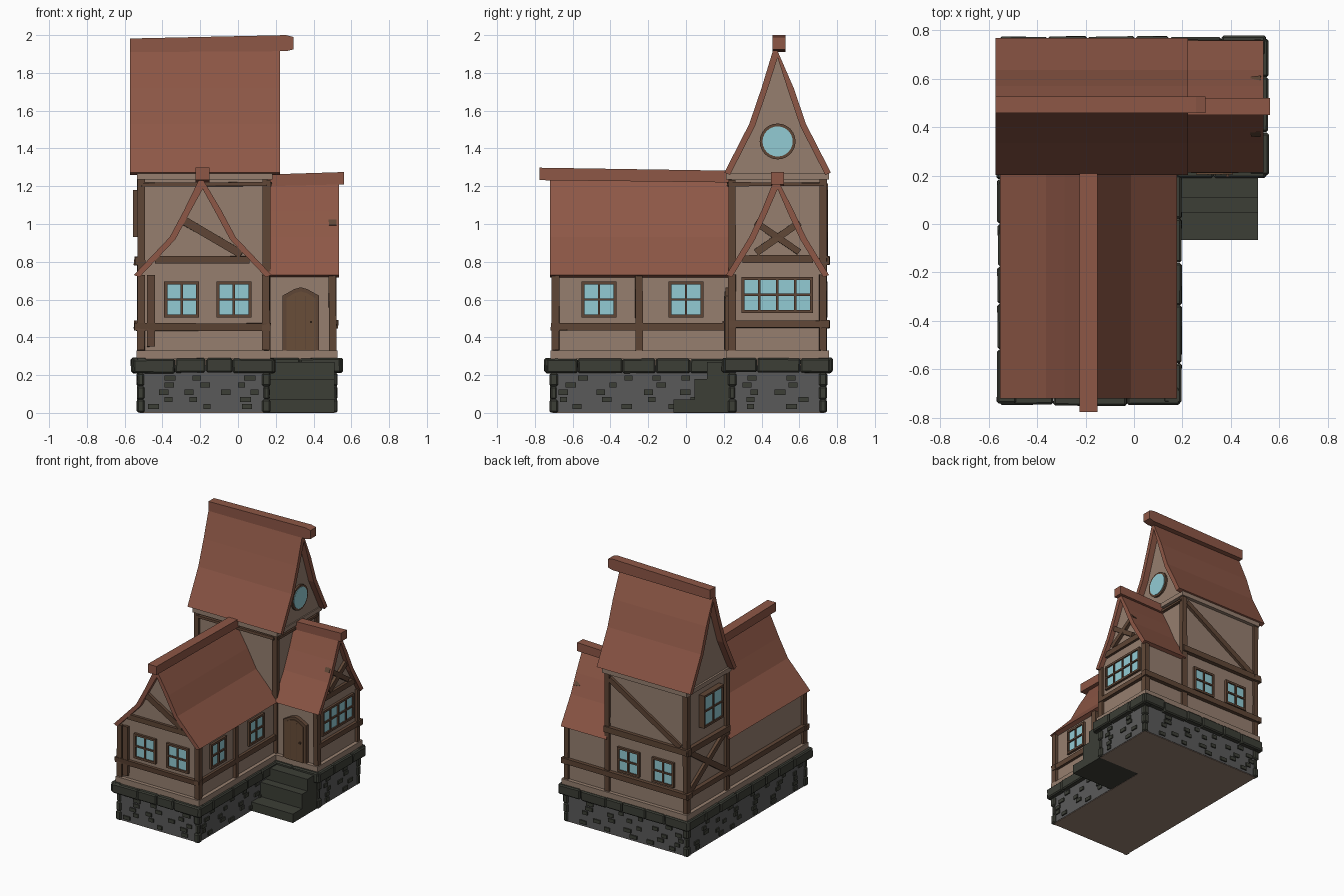
import bpy, bmesh, random
from mathutils import Vector

if "Cube" in bpy.data.objects:
    bpy.data.objects.remove(bpy.data.objects["Cube"])

random.seed(4)

def lin(c):
    c /= 255
    return c / 12.92 if c <= 0.04045 else ((c + 0.055) / 1.055) ** 2.4

COLOURS = {"roof_tile": (141, 87, 70), "plaster": (150, 127, 111), "timber": (95, 70, 54),
           "grey_stone": (90, 90, 90), "dark_stone": (60, 62, 54),
           "glass": (146, 203, 212), "door_wood": (104, 77, 56)}
MATS = {}
for key, rgb in COLOURS.items():
    MATS[key] = bpy.data.materials.new(key)
    MATS[key].diffuse_color = (*[lin(c) for c in rgb], 1)

parts = {}   # object name -> (bmesh, material)

def slab(name, mat, wall, poly, o0, o1, jitter=0):
    """Extrude an outline (u, z) on a wall (normal axis, sign, position) from depth o0 to o1."""
    bm = parts.setdefault(name, (bmesh.new(), mat))[0]
    axis, sign, pos = wall
    rings = []
    for o in (o0, o1):
        ring = []
        for u, z in poly:
            p = Vector((pos + sign * o, u, z) if axis == 0 else (u, pos + sign * o, z))
            p += Vector([random.uniform(-jitter, jitter) for _ in range(3)])
            ring.append(bm.verts.new(p))
        rings.append(ring)
    a, b = rings
    faces = [bm.faces.new(a), bm.faces.new(b[::-1])]
    for i in range(len(a)):
        j = (i + 1) % len(a)
        faces.append(bm.faces.new((a[j], a[i], b[i], b[j])))
    bmesh.ops.recalc_face_normals(bm, faces=faces)

def rect(u0, u1, z0, z1):
    return [(u0, z0), (u1, z0), (u1, z1), (u0, z1)]

def box(name, mat, x0, x1, y0, y1, z0, z1):
    slab(name, mat, (1, 1, 0), rect(x0, x1, z0, z1), y0, y1)

def beam(wall, a, b, w=0.04, out=0.022):
    a, b = Vector(a), Vector(b)
    d = (b - a).normalized() * w / 2
    n = Vector((-d.y, d.x))
    slab("timber_frame", "timber", wall, [a - n, b - n, b + n, a + n], -0.02, out, 0.003)

def window(wall, u, z, w, h, cols=2, rows=2, out=0.008):
    u0, u1, z0, z1 = u - w / 2, u + w / 2, z - h / 2, z + h / 2
    f, m, t = 0.016, 0.006, out + 0.01
    slab("window_glass", "glass", wall, rect(u0 + .004, u1 - .004, z0 + .004, z1 - .004), -0.005, out)
    bars = [rect(u0, u0 + f, z0, z1), rect(u1 - f, u1, z0, z1),
            rect(u0, u1, z0, z0 + f), rect(u0, u1, z1 - f, z1)]
    for i in range(1, cols):
        c = u0 + w * i / cols
        bars.append(rect(c - m, c + m, z0, z1))
    for i in range(1, rows):
        c = z0 + h * i / rows
        bars.append(rect(u0, u1, c - m, c + m))
    for r in bars:
        slab("window_frames", "timber", wall, r, -0.005, t)

def roof(name, axis, centre, half, a, b, wall_a, wall_b):
    """Curved gable roof shell plus the plaster gable filling it."""
    inner = [(d - 0.03, z - 0.012) for d, z in half[:-1]] + [(0, half[-1][1] - 0.07)]
    def mirror(c):
        return [(centre - d, z) for d, z in c] + [(centre + d, z) for d, z in c[-2::-1]]
    slab(name + "_roof", "roof_tile", (axis, 1, 0), mirror(half) + mirror(inner)[::-1], a, b)
    slab(name + "_gable", "plaster", (axis, 1, 0), mirror(inner), wall_a, wall_b)

# ---- stone base, bottom plate and steps
for x0, x1, y0, y1 in ((-.525, .16, -.71, .3), (-.525, .515, .23, .735)):
    box("stone_base", "grey_stone", x0, x1, y0, y1, 0.004, 0.25)
    box("bottom_plate", "plaster", x0 + .003, x1 - .003, y0 + .003, y1 - .003, 0, 0.006)
for y0, y1, z in ((-.065, .05, .07), (.045, .15, .18), (.11, .25, .27)):
    box("steps", "dark_stone", .15, .512, y0, y1, 0.002, z)

base_walls = [((1, -1, -.71), -.525, .16), ((0, 1, .16), -.71, .23), ((1, -1, .23), .16, .515),
              ((0, 1, .515), .23, .735), ((1, 1, .735), -.525, .515), ((0, -1, -.525), -.71, .735)]
for wall, u0, u1 in base_walls:
    # coping stones
    n = max(2, round((u1 - u0 + .06) / 0.2))
    start, end = u0 - .03, u1 + .03
    if wall == (0, 1, .16):
        end = u1 - .01
    cuts = [start + (end - start) * (i + (random.uniform(-.2, .2) if 0 < i < n else 0)) / n
            for i in range(n + 1)]
    for a, b in zip(cuts, cuts[1:]):
        r = random.uniform(-.004, .004)
        slab("coping_stones", "dark_stone", wall,
             rect(a + .001, b - .001, .212 + r, .288 + r), -0.04, 0.038 + r, 0.002)
    # scattered raised bricks
    for row in range(5):
        z = 0.02 + row * 0.038
        u = u0 + random.uniform(.03, .14)
        while u < u1 - .08:
            w = random.uniform(.035, .06)
            slab("raised_bricks", "dark_stone", wall, rect(u, u + w, z, z + .027), -.005, .009)
            u += w + random.uniform(.08, .24)
# corner stones
for x, y in ((-.515, -.7), (.15, -.7), (.15, .225), (.505, .245), (.505, .725), (-.515, .725)):
    for i in range(3):
        r = random.uniform(.016, .023)
        box("corner_stones", "dark_stone", x - r, x + r, y - r, y + r, i * .07 + .001, i * .07 + .071)

# ---- plaster walls with foot band
for x0, x1, y0, y1, top in ((-.51, .145, -.69, .3, .73), (-.51, .5, .24, .73, .73),
                            (-.51, .155, .24, .73, 1.25)):
    box("plaster_walls", "plaster", x0, x1, y0, y1, .25, top)
    e = .028
    if top < 1:
        box("plaster_band", "plaster", x0 - e, x1 + e, y0 - e, y1 + e, .285, .33)
box("tower_cornice", "plaster", -.535, .183, .212, .757, 1.235, 1.268)

# ---- roofs and ridge beams
wing = [(.365, .73), (.175, .93), (.1, 1.07), (.01, 1.255)]
roof("front_wing", 1, -.187, wing, -.72, .25, -.69, .25)
roof("side_wing", 0, .485, [(.272, .73), (.15, .93), (.085, 1.07), (.01, 1.255)], .15, .535, .15, .5)
roof("tower", 0, .485, [(.282, 1.272), (.15, 1.53), (.085, 1.72), (.015, 1.95)], -.572, .222, -.52, .175)
slab("front_ridge", "roof_tile", (0, 1, -.187),
     [(-.775, 1.232), (.24, 1.22), (.24, 1.282), (-.775, 1.298)], -.037, .037)
slab("side_ridge", "roof_tile", (1, 1, .485),
     [(.15, 1.2), (.56, 1.21), (.56, 1.275), (.15, 1.262)], -.035, .035)
slab("tower_ridge", "roof_tile", (1, 1, .492),
     [(-.572, 1.91), (.255, 1.915), (.295, 1.925), (.295, 1.99), (.255, 2.0), (-.572, 1.982)], -.034, .034)

# ---- timber framing
F, R = (1, -1, -.69), (0, 1, .145)           # front wing: front, right
SF, SR = (1, -1, .24), (0, 1, .5)            # side wing: front, right
B, L, TR = (1, 1, .73), (0, -1, -.51), (0, 1, .155)

def post(x, y, z0, z1, w=.02):
    slab("corner_posts", "timber", (1, 1, y), rect(x - w, x + w, z0, z1), -w, w, .003)

for x, y, top in ((-.512, -.69, .73), (.147, -.69, .73), (.5, .245, .73), (.5, .725, .73),
                  (-.512, .245, 1.235), (-.512, .725, 1.235), (.152, .245, 1.235), (.152, .725, 1.235)):
    post(x, y, .33, top)

beam(F, (-.55, .455), (.172, .455))
beam(F, (-.46, .35), (-.46, .73))
beam(F, (-.44, .81), (.06, .81))
beam(F, (-.29, 1.02), (.02, .84), .045)
beam(R, (-.715, .455), (.24, .455))
beam(R, (-.25, .33), (-.25, .73))
beam(SR, (.225, .47), (.76, .47))
beam(SR, (.3, .815), (.67, .815))
beam(SR, (.37, .85), (.6, 1.01), .035)
beam(SR, (.6, .85), (.37, 1.01), .035)
beam(SF, (-.51, 1.21), (.15, 1.21), .02)
beam(TR, (.24, 1.21), (.73, 1.21), .02)
beam(B, (-.55, .47), (.53, .47), .04, .03)
beam(B, (-.55, .805), (.17, .805), .045, .03)
beam(B, (.13, 1.2), (-.47, .83), .04)
beam(L, (-.71, .455), (.24, .455), .04, .03)
beam(L, (.23, .47), (.76, .47), .04, .03)
beam(L, (.23, .805), (.76, .805), .045, .03)
beam(L, (.265, .49), (.705, .79))
beam(L, (.705, .49), (.265, .79))

# ---- windows
for u in (-.298, -.022):
    window(F, u, .6, .185, .19)
for u in (-.46, 0):
    window(R, u, .6, .185, .19)
for u in (-.325, -.03):
    window(B, u, .6, .185, .19)
window(SR, .483, .625, .38, .19, cols=4)
window(L, .45, 1.055, .24, .25, out=.035)

# round tower window
def disc(r, n=24):
    ring = bmesh.new()
    bmesh.ops.create_circle(ring, segments=n, radius=r)
    pts = [(.485 + v.co.x, 1.437 + v.co.y) for v in ring.verts]
    ring.free()
    return pts
G = (0, 1, .175)
slab("round_window_frame", "timber", G, disc(.095), -.01, .014)
slab("round_window_glass", "glass", G, disc(.08), 0, .018)

# ---- pointed door
def arch(x0, x1, z, apex):
    return [(x0, .33), (x1, .33), (x1, z), ((x0 + x1) / 2 + .035, apex - .01),
            ((x0 + x1) / 2, apex), ((x0 + x1) / 2 - .035, apex - .01), (x0, z)]
slab("door_frame", "timber", SF, arch(.235, .43, .62, .665), -.01, .03)
slab("door_leaf", "door_wood", SF, arch(.256, .409, .607, .643), -.01, .036)
for x in (.306, .358):
    slab("door_planks", "timber", SF, rect(x - .002, x + .002, .335, .62), .03, .038)
slab("door_handle", "timber", SF, rect(.38, .392, .475, .487), .03, .046)

# ---- turn every part into an object
for name, (bm, mat) in parts.items():
    me = bpy.data.meshes.new(name)
    bm.to_mesh(me)
    bm.free()
    me.materials.append(MATS[mat])
    ob = bpy.data.objects.new(name, me)
    bpy.context.collection.objects.link(ob)
    if name in ("coping_stones", "corner_stones"):
        mod = ob.modifiers.new("worn_edges", "BEVEL")
        mod.width, mod.segments = .008, 1

for m in bpy.data.materials:
    if m.users and not m.is_grease_pencil:
        m.use_nodes = True
        m.node_tree.nodes["Principled BSDF"].inputs["Base Color"].default_value = m.diffuse_color
